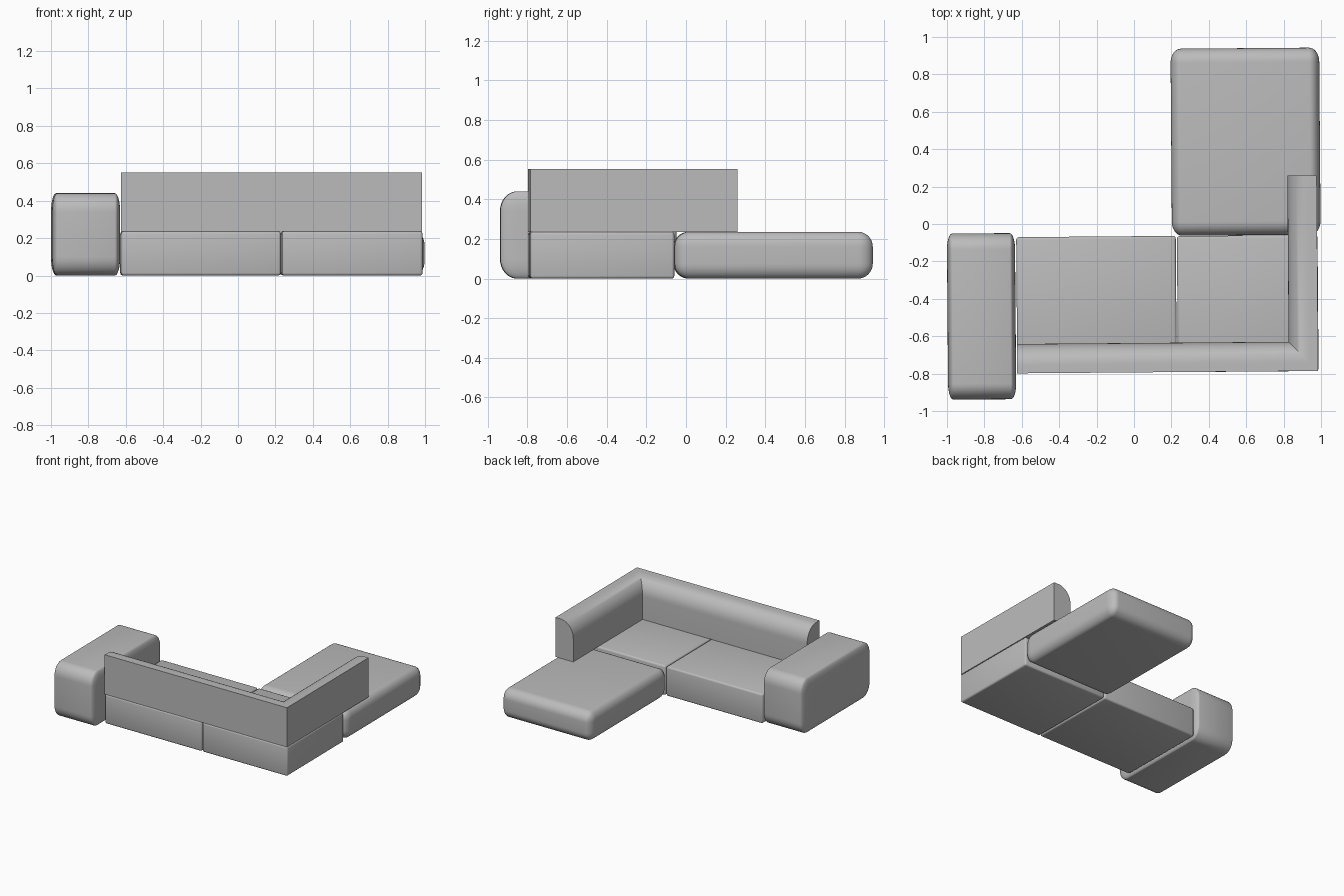
import bpy, bmesh, math

cube = bpy.data.objects.get("Cube")
if cube:
    bpy.data.objects.remove(cube, do_unlink=True)

SEAT_TOP = 0.236
TURN = 0.008  # the whole sofa sits very slightly turned

# Upholstery colour
grey = bpy.data.materials.new("grey_fabric")
grey.use_nodes = True
grey.diffuse_color = (0.5, 0.5, 0.5, 1)
shader = next(n for n in grey.node_tree.nodes if n.type == "BSDF_PRINCIPLED")
shader.inputs["Base Color"].default_value = grey.diffuse_color


def add_object(name, bm, location):
    bmesh.ops.recalc_face_normals(bm, faces=bm.faces)
    mesh = bpy.data.meshes.new(name)
    bm.to_mesh(mesh)
    bm.free()
    mesh.materials.append(grey)
    obj = bpy.data.objects.new(name, mesh)
    bpy.context.collection.objects.link(obj)
    obj.location = location
    obj.rotation_euler.z = TURN
    bpy.ops.object.select_all(action="DESELECT")
    obj.select_set(True)
    bpy.context.view_layer.objects.active = obj
    bpy.ops.object.shade_smooth_by_angle(angle=math.radians(40))
    return obj


def cushion(name, x, y, height, radii, segments):
    """Rounded block; radii gives the edge rounding along each axis."""
    size = (x[1] - x[0], y[1] - y[0], height)
    bm = bmesh.new()
    bmesh.ops.create_cube(bm, size=1)
    bmesh.ops.scale(bm, vec=[s / r for s, r in zip(size, radii)], verts=bm.verts)
    bmesh.ops.bevel(bm, geom=bm.edges[:], offset=1, segments=segments,
                    profile=0.5, affect="EDGES")
    bmesh.ops.scale(bm, vec=radii, verts=bm.verts)
    add_object(name, bm, (sum(x) / 2, sum(y) / 2, height / 2))


# Seats, chaise and arm block
crisp = (0.014, 0.014, 0.014)
cushion("middle_seat", (-0.627, 0.226), (-0.795, -0.067), SEAT_TOP, crisp, 3)
cushion("corner_seat", (0.232, 0.984), (-0.789, -0.062), SEAT_TOP, crisp, 3)
cushion("chaise_seat", (0.199, 0.994), (-0.06, 0.94), SEAT_TOP, (0.055, 0.075, 0.075), 8)
cushion("arm_block", (-0.997, -0.633), (-0.938, -0.05), 0.44, (0.028, 0.085, 0.1), 8)


def backrest():
    """Quarter-round profile swept around the corner with a mitre."""
    width, tall, flat, drop = 0.157, 0.552 - SEAT_TOP, 0.045, 0.13
    profile = [(0, 0), (0, tall)]
    steps = 10
    for i in range(steps + 1):
        a = math.pi / 2 * i / steps
        profile.append((flat + (width - flat) * math.sin(a),
                        tall - drop * (1 - math.cos(a))))
    profile.append((width, 0))

    corner, reach = 0.805, 1.046
    bm = bmesh.new()
    rings = [
        [bm.verts.new((-corner, d, z)) for d, z in profile],
        [bm.verts.new((corner - d, d, z)) for d, z in profile],
        [bm.verts.new((corner - d, reach, z)) for d, z in profile],
    ]
    count = len(profile)
    for a, b in zip(rings, rings[1:]):
        for i in range(count):
            j = (i + 1) % count
            bm.faces.new((a[i], a[j], b[j], b[i]))
    bm.faces.new(rings[0])
    bm.faces.new(rings[-1])
    add_object("corner_backrest", bm, (0.18, -0.792, SEAT_TOP))


backrest()
